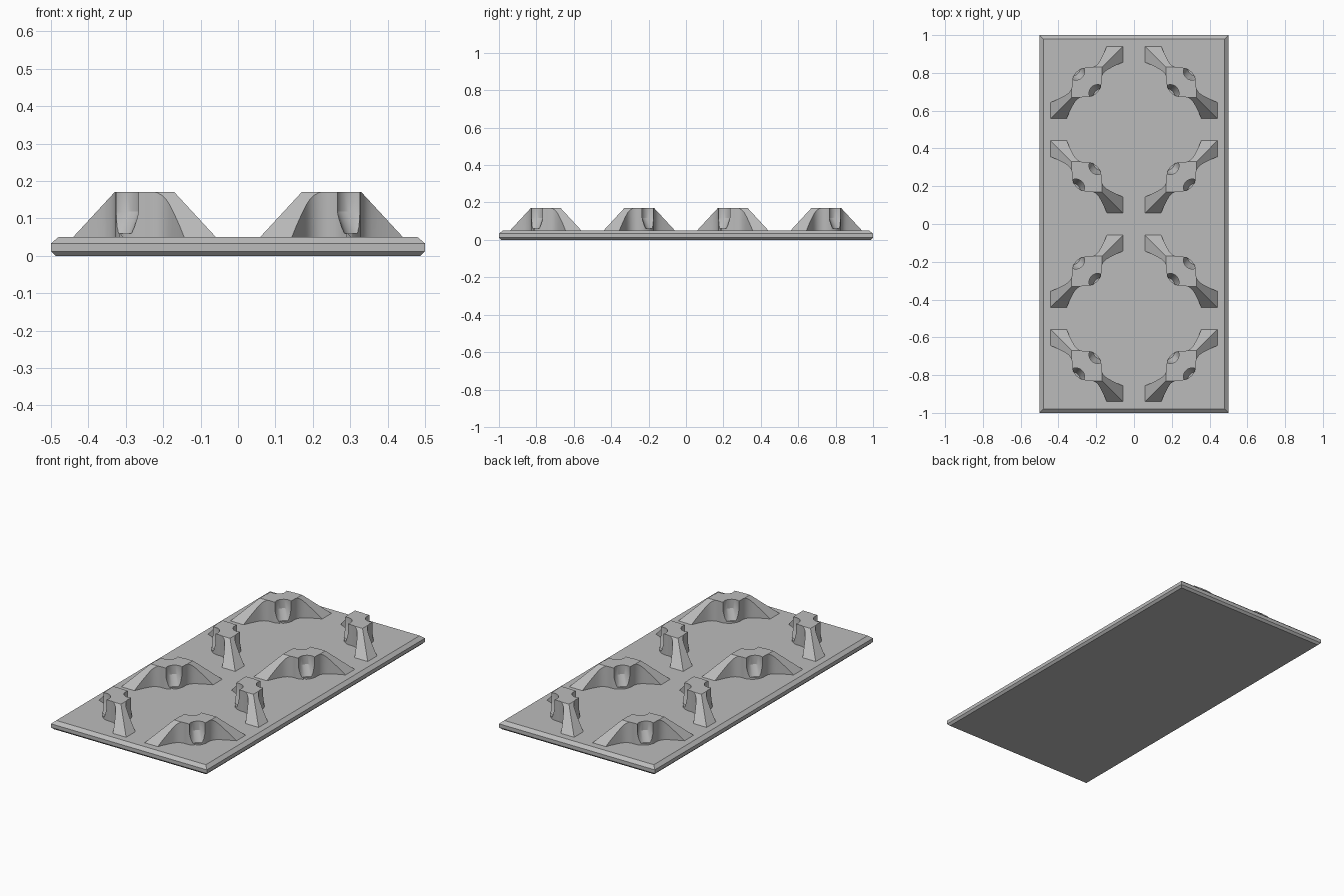
import bpy, bmesh
from math import pi, sin, cos, radians

old = bpy.data.objects.get("Cube")
if old:
    bpy.data.objects.remove(old)

grey = bpy.data.materials.new("plain_grey")
grey.use_nodes = True
grey.diffuse_color = (0.5, 0.5, 0.5, 1)
grey.node_tree.nodes["Principled BSDF"].inputs["Base Color"].default_value = (0.5, 0.5, 0.5, 1)


def loft(name, rings):
    """Closed solid through matching rings of points, listed from bottom to top."""
    bm = bmesh.new()
    rows = [[bm.verts.new(p) for p in ring] for ring in rings]
    n = len(rows[0])
    for low, high in zip(rows, rows[1:]):
        for i in range(n):
            j = (i + 1) % n
            bm.faces.new((low[i], low[j], high[j], high[i]))
    bm.faces.new(rows[0][::-1])
    bm.faces.new(rows[-1])
    bmesh.ops.recalc_face_normals(bm, faces=bm.faces)
    mesh = bpy.data.meshes.new(name)
    bm.to_mesh(mesh)
    bm.free()
    mesh.materials.append(grey)
    obj = bpy.data.objects.new(name, mesh)
    bpy.context.collection.objects.link(obj)
    return obj


def ring(radius, z, count, y=0):
    return [(radius * cos(2 * pi * i / count), y + radius * sin(2 * pi * i / count), z)
            for i in range(count)]


def rect(inset, z):
    x, y = 0.5 - inset, 1 - inset
    return [(-x, -y, z), (x, -y, z), (x, y, z), (-x, y, z)]


def cut(obj, cutter, operation):
    mod = obj.modifiers.new("cut", "BOOLEAN")
    mod.operation, mod.object, mod.solver = operation, cutter, "EXACT"
    bpy.ops.object.select_all(action="DESELECT")
    bpy.context.view_layer.objects.active = obj
    obj.select_set(True)
    bpy.ops.object.modifier_apply(modifier=mod.name)
    bpy.data.objects.remove(cutter)


# Base plate with chamfered edges
loft("base_plate", [rect(0.012, 0), rect(0, 0.012), rect(0, 0.033), rect(0.02, 0.05)])

# Holder: square frustum, diagonal along local x
holder = loft("holder", [ring(0.275, 0.046, 4), ring(0.113, 0.17, 4)])

# Plan outline: flared arms joined to a round middle
arm = [(0.3, 0.094), (0.21, 0.06), (0.185, 0.05), (0.162, 0.042), (0.14, 0.035),
       (0.122, 0.03), (0.108, 0.028), (0.095, 0.029), (0.082, 0.033), (0.07, 0.04)]
hub = [(0.078 * cos(radians(a)), 0.078 * sin(radians(a))) for a in range(38, 91, 13)]
quarter = arm + hub
half = quarter + [(-x, y) for x, y in quarter[-2::-1]]
outline = half + [(-x, -y) for x, y in half]
cut(holder, loft("outline_cutter", [[(x, y, z) for x, y in outline] for z in (0, 0.3)]), "INTERSECT")

# Upright grooves with sloping floors on both sides of the middle
for side in (-1, 1):
    groove = loft("groove_cutter", [ring(0.046, 0.06, 24, side * 0.112),
                                    ring(0.046, 0.118, 24, side * 0.082),
                                    ring(0.046, 0.25, 24, side * 0.082)])
    cut(holder, groove, "DIFFERENCE")

bpy.ops.object.select_all(action="DESELECT")
holder.select_set(True)
bpy.context.view_layer.objects.active = holder
bpy.ops.object.shade_smooth_by_angle(angle=radians(25))

# Two diamonds of four holders each
for row, middle in (("front", -0.5), ("back", 0.5)):
    for sx in (-1, 1):
        for sy in (-1, 1):
            copy = holder.copy()
            copy.name = f"{row}_holder"
            copy.location = (sx * 0.25, middle + sy * 0.25, 0)
            copy.rotation_euler.z = -sx * sy * pi / 4
            bpy.context.collection.objects.link(copy)
bpy.data.objects.remove(holder)
